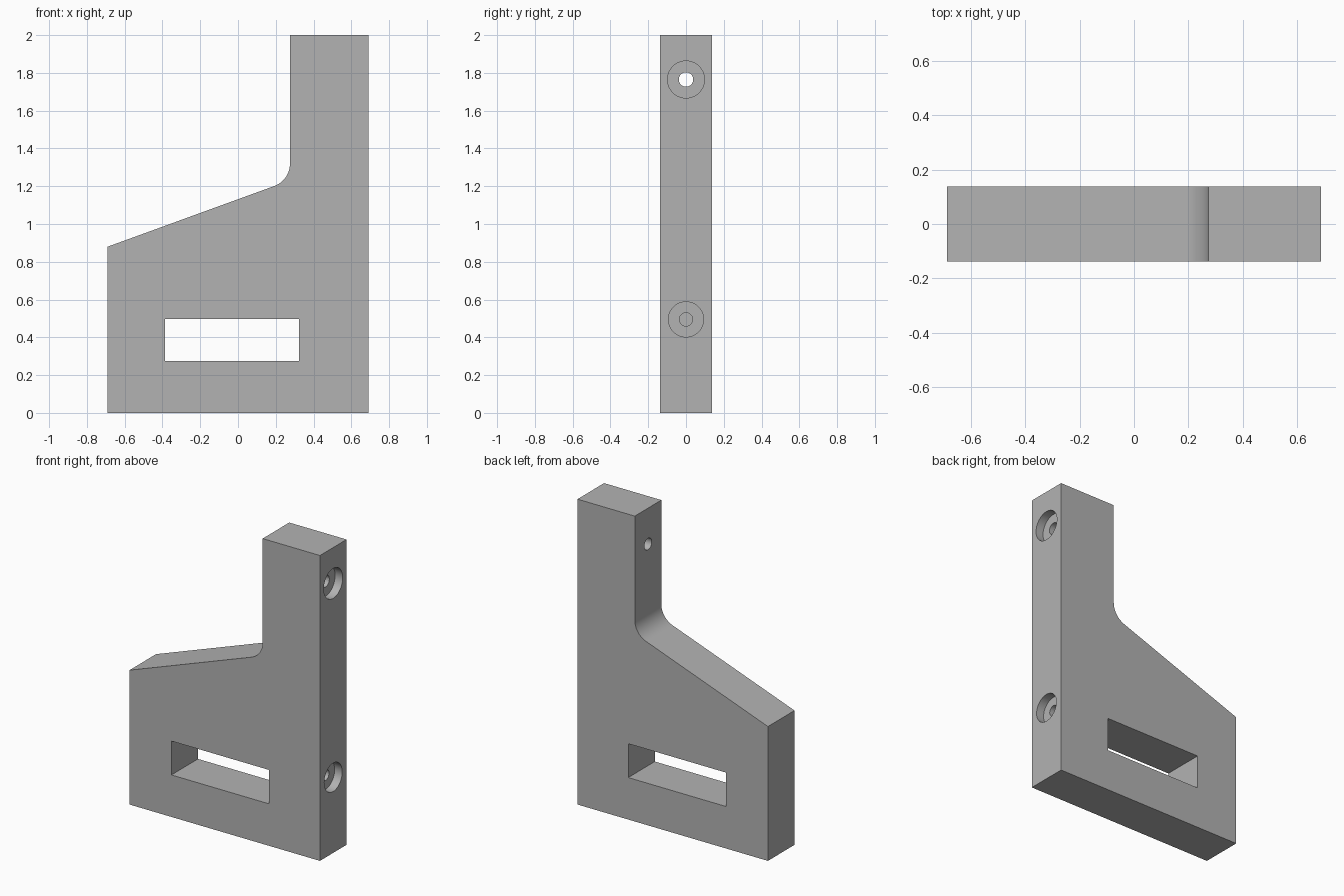
import bpy
import bmesh
import math
from mathutils import Matrix, Vector

cube = bpy.data.objects.get("Cube")
if cube:
    bpy.data.objects.remove(cube, do_unlink=True)

HALF_W, HALF_D, HEIGHT = 0.69, 0.1375, 2.0
ARM_X = 0.275          # inner face of the upright arm
SHOULDER_Z = 0.88      # low end of the slope
SLOPE = math.radians(20)
FILLET = 0.125

grey = bpy.data.materials.new("plain grey")
grey.use_nodes = True
colour = (0.45, 0.45, 0.45, 1)
grey.diffuse_color = colour
grey.node_tree.nodes["Principled BSDF"].inputs["Base Color"].default_value = colour


def add_object(name, bm):
    bmesh.ops.recalc_face_normals(bm, faces=bm.faces)
    mesh = bpy.data.meshes.new(name)
    bm.to_mesh(mesh)
    bm.free()
    mesh.materials.append(grey)
    obj = bpy.data.objects.new(name, mesh)
    bpy.context.collection.objects.link(obj)
    return obj


def cylinder_x(name, radius, x0, x1, z):
    """Cylinder along x, used to drill into the edge face."""
    bm = bmesh.new()
    place = Matrix.Translation(((x0 + x1) / 2, 0, z)) @ Matrix.Rotation(math.pi / 2, 4, "Y")
    bmesh.ops.create_cone(bm, cap_ends=True, segments=48, radius1=radius,
                          radius2=radius, depth=x1 - x0, matrix=place)
    return add_object(name, bm)


def cut(target, cutter):
    mod = target.modifiers.new(cutter.name, "BOOLEAN")
    mod.operation = "DIFFERENCE"
    mod.solver = "EXACT"
    mod.object = cutter
    bpy.context.view_layer.objects.active = target
    bpy.ops.object.modifier_apply(modifier=mod.name)
    bpy.data.objects.remove(cutter, do_unlink=True)


# Side profile with a rounded inner corner between arm and slope
corner_z = SHOULDER_Z + (ARM_X + HALF_W) * math.tan(SLOPE)
tangent = FILLET * math.tan((math.pi / 2 - SLOPE) / 2)
centre_x, centre_z = ARM_X - FILLET, corner_z + tangent
outline = [(-HALF_W, 0), (HALF_W, 0), (HALF_W, HEIGHT), (ARM_X, HEIGHT)]
STEPS = 16
for i in range(STEPS + 1):
    a = -(math.pi / 2 - SLOPE) * i / STEPS
    outline.append((centre_x + FILLET * math.cos(a), centre_z + FILLET * math.sin(a)))
outline.append((-HALF_W, SHOULDER_Z))

# Bracket plate
bm = bmesh.new()
face = bm.faces.new([bm.verts.new((x, -HALF_D, z)) for x, z in outline])
result = bmesh.ops.extrude_face_region(bm, geom=[face])
moved = [v for v in result["geom"] if isinstance(v, bmesh.types.BMVert)]
bmesh.ops.translate(bm, verts=moved, vec=Vector((0, 2 * HALF_D, 0)))
bracket = add_object("bracket_plate", bm)

# Rectangular slot through the plate
bm = bmesh.new()
bmesh.ops.create_cube(bm, size=1, matrix=Matrix.Translation((-0.032, 0, 0.386))
                      @ Matrix.Diagonal((0.708, 1, 0.222, 1)))
cut(bracket, add_object("slot_cutter", bm))

# Counterbored screw holes: through the arm above, blind below
BORE_FLOOR = HALF_W - 0.055
for name, z, bore, hole, end in (("upper", 1.765, 0.098, 0.038, 0.1),
                                 ("lower", 0.495, 0.093, 0.035, 0.4)):
    cut(bracket, cylinder_x(name + "_bore", bore, BORE_FLOOR, HALF_W + 0.1, z))
    cut(bracket, cylinder_x(name + "_hole", hole, end, HALF_W + 0.1, z))

# Smooth the fillet and holes, keep edges sharp
bpy.ops.object.select_all(action="DESELECT")
bracket.select_set(True)
bpy.context.view_layer.objects.active = bracket
bpy.ops.object.shade_smooth_by_angle(angle=math.radians(30))
